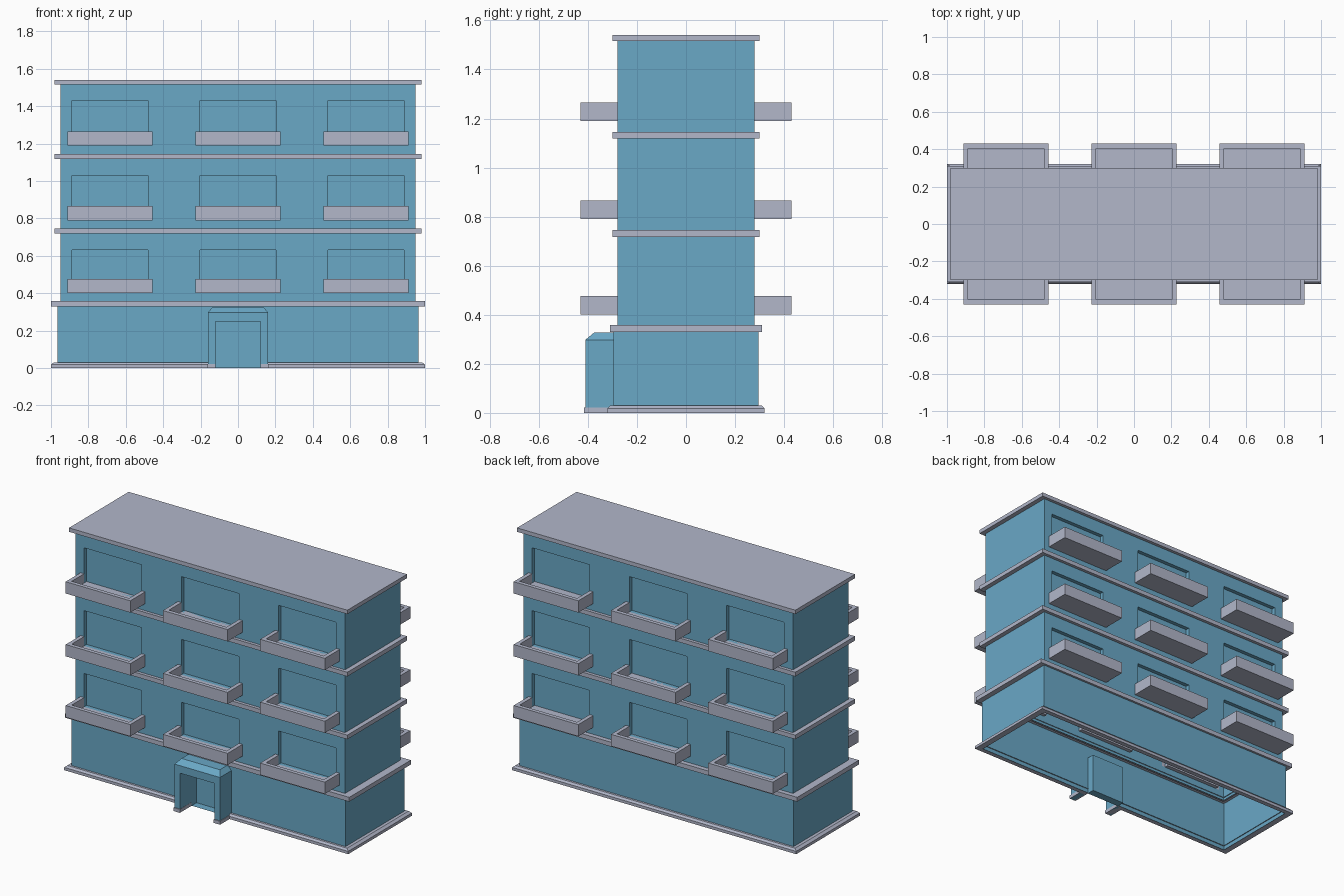
import bpy, bmesh, math
from mathutils import Matrix, Vector

if "Cube" in bpy.data.objects:
    bpy.data.objects.remove(bpy.data.objects["Cube"])


def material(name, rgb):
    m = bpy.data.materials.new(name)
    m.diffuse_color = (*rgb, 1)
    m.use_nodes = True
    m.node_tree.nodes["Principled BSDF"].inputs["Base Color"].default_value = m.diffuse_color
    return m


BLUE = material("blue wall", (0.144, 0.392, 0.565))
GREY = material("pale grey trim", (0.445, 0.474, 0.59))


def finish(bm, name, mat, fix=True):
    bmesh.ops.remove_doubles(bm, verts=bm.verts, dist=1e-5)
    if fix:
        bmesh.ops.recalc_face_normals(bm, faces=bm.faces)
    me = bpy.data.meshes.new(name)
    bm.to_mesh(me)
    bm.free()
    me.materials.append(mat)
    ob = bpy.data.objects.new(name, me)
    bpy.context.collection.objects.link(ob)
    return ob


def walls(name, hx, hy, z0, z1, front, back, depth):
    """Open shell of four walls; front/back = (x ranges, z ranges) of recesses."""
    bm = bmesh.new()
    for (xr, zr), angle in ((front, 0), (back, math.pi)):
        rot = Matrix.Rotation(angle, 3, 'Z')

        def face(*pts):
            bm.faces.new([bm.verts.new(rot @ Vector(p)) for p in pts])

        xs = sorted({-hx, hx, *[v for r in xr for v in r]})
        zs = sorted({z0, z1, *[v for r in zr for v in r]})
        for a, b in zip(xs, xs[1:]):
            for c, d in zip(zs, zs[1:]):
                loop = [(a, c), (b, c), (b, d), (a, d)]
                hole = (a, b) in xr and (c, d) in zr
                y = -hy + (depth if hole else 0)
                face(*[(x, y, z) for x, z in loop])
                if hole:
                    for p, q in zip(loop, loop[1:] + loop[:1]):
                        face((p[0], -hy, p[1]), (q[0], -hy, q[1]),
                             (q[0], y, q[1]), (p[0], y, p[1]))
        # end wall
        face((hx, -hy, z0), (hx, hy, z0), (hx, hy, z1), (hx, -hy, z1))
    return finish(bm, name, BLUE, fix=False)


def loft(bm, rings, cap=False):
    """Rectangular rings (x0, x1, y0, y1, z) joined into a skin."""
    loops = [[bm.verts.new(p) for p in ((x0, y0, z), (x1, y0, z), (x1, y1, z), (x0, y1, z))]
             for x0, x1, y0, y1, z in rings]
    for lo, up in zip(loops, loops[1:]):
        for i in range(4):
            j = (i + 1) % 4
            bm.faces.new((lo[i], lo[j], up[j], up[i]))
    if cap:
        bm.faces.new(loops[-1])
    return loops


def box(bm, x0, x1, y0, y1, z0, z1):
    loops = loft(bm, [(x0, x1, y0, y1, z0), (x0, x1, y0, y1, z1)], cap=True)
    bm.faces.new(loops[0][::-1])


def prism(bm, pts, vec):
    f = bm.faces.new([bm.verts.new(p) for p in pts])
    new = bmesh.ops.extrude_face_region(bm, geom=[f], use_keep_orig=True)["geom"]
    bmesh.ops.translate(bm, vec=vec, verts=[v for v in new if isinstance(v, bmesh.types.BMVert)])


def u_shape(wo, wi, tip, inner, outer):
    return [(-wo, tip), (-wo, outer), (wo, outer), (wo, tip),
            (wi, tip), (wi, inner), (-wi, inner), (-wi, tip)]


CENTRES = (-0.685, 0.0, 0.685)
LEVELS = (0.402, 0.79, 1.19)

# Upper storeys with recessed windows, front and back
grid = ([(c - 0.2025, c + 0.2025) for c in CENTRES],
        [(z + 0.016, t) for z, t in zip(LEVELS, (0.63, 1.03, 1.43))])
walls("upper_walls", 0.95, 0.28, 0.34, 1.52, grid, grid, 0.025)

# Ground floor with a recessed door
walls("ground_floor_walls", 0.965, 0.296, 0.0, 0.335,
      ([(-0.12, 0.12)], [(0.0, 0.25)]), ([], []), 0.05)

# Ledges between the floors
for name, hx, hy, z0, z1 in (("first_ledge", 1.0, 0.31, 0.33, 0.358),
                             ("second_ledge", 0.98, 0.30, 0.718, 0.745),
                             ("third_ledge", 0.98, 0.30, 1.118, 1.145)):
    bm = bmesh.new()
    loft(bm, [(-x, x, -y, y, z) for x, y, z in
              ((0.945, 0.275, z0), (hx, hy, z0), (hx, hy, z1), (0.945, 0.275, z1))])
    finish(bm, name, GREY)

# Roof slab
bm = bmesh.new()
loft(bm, [(-x, x, -y, y, z) for x, y, z in
          ((0.94, 0.27, 1.515), (0.98, 0.30, 1.515), (0.98, 0.30, 1.54))], cap=True)
finish(bm, "roof", GREY)

# Plinth, open at the doorway
bm = bmesh.new()
loft(bm, [(-x, x, -y, y, z) for x, y, z in
          ((0.96, 0.29, 0), (1.0, 0.32, 0), (1.0, 0.32, 0.018),
           (0.985, 0.31, 0.03), (0.96, 0.29, 0.03))])
for x in (-0.12, 0.12):
    bmesh.ops.bisect_plane(bm, geom=bm.verts[:] + bm.edges[:] + bm.faces[:],
                           plane_co=(x, 0, 0), plane_no=(1, 0, 0))
gap = [f for f in bm.faces
       if abs(f.calc_center_median().x) < 0.11 and f.calc_center_median().y < 0]
bmesh.ops.delete(bm, geom=gap, context='FACES')
finish(bm, "plinth", GREY)

# Entrance porch with a sloping hood
bm = bmesh.new()
prism(bm, [(x, -0.41, z) for x, z in u_shape(0.16, 0.12, 0.0, 0.25, 0.298)], (0, 0.115, 0))
finish(bm, "porch", BLUE)
bm = bmesh.new()
loft(bm, [(-0.16, 0.16, -0.41, -0.295, 0.298),
          (-0.135, 0.135, -0.375, -0.295, 0.327)], cap=True)
finish(bm, "porch_hood", BLUE)

# Porch feet
bm = bmesh.new()
for s in (-1, 1):
    box(bm, *sorted((s * 0.119, s * 0.164)), -0.415, -0.30, 0, 0.022)
finish(bm, "porch_feet", GREY)

# Balconies: a floor with a U-shaped parapet
bm = bmesh.new()
for z in LEVELS:
    for c in CENTRES:
        prism(bm, [(x + c, y, z) for x, y in u_shape(0.2275, 0.2025, -0.28, -0.405, -0.43)],
              (0, 0, 0.075))
        box(bm, c - 0.2025, c + 0.2025, -0.405, -0.255, z, z + 0.016)
ob = finish(bm, "balconies", GREY)
ob.modifiers.new("both_sides", 'MIRROR').use_axis = (False, True, False)
